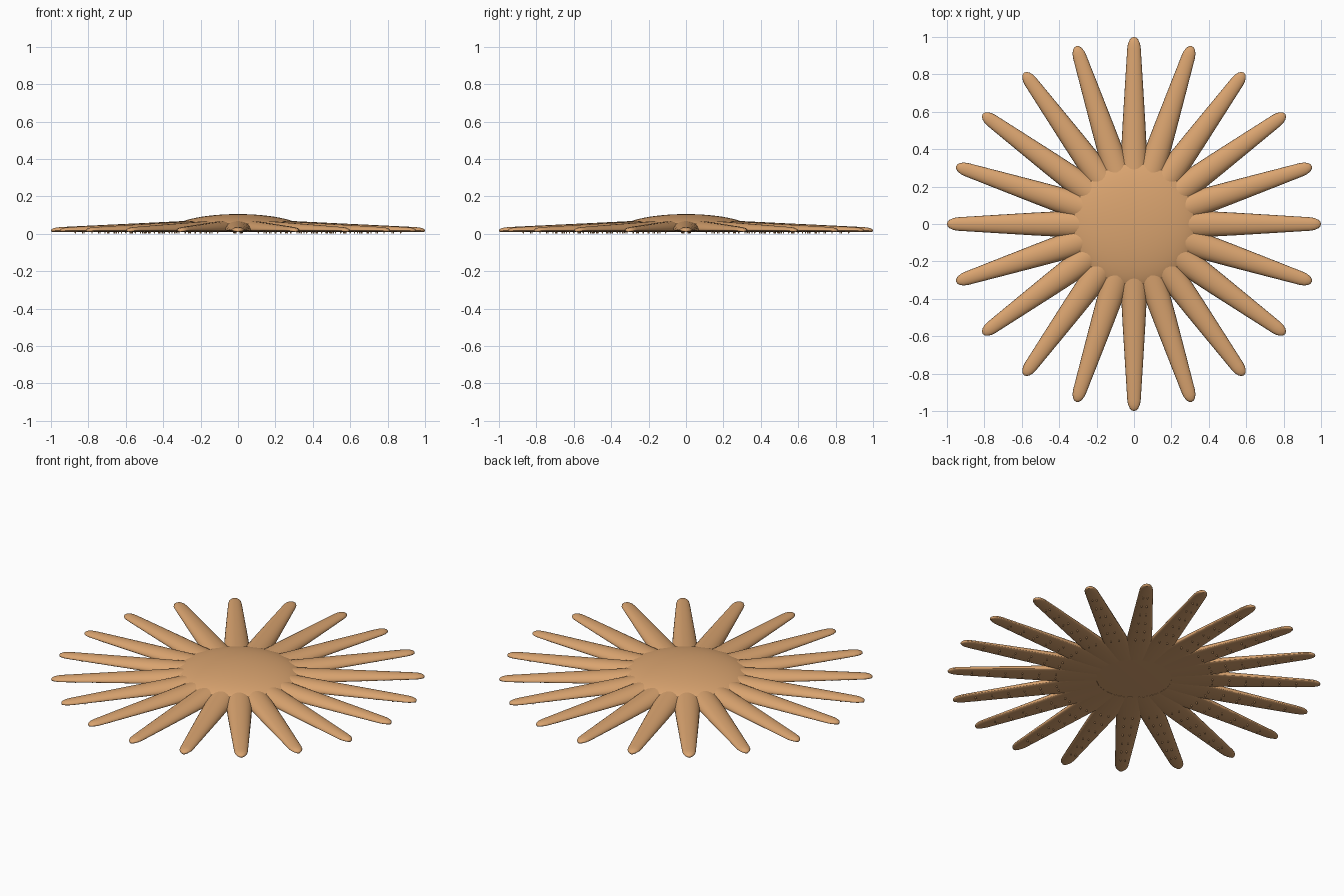
import bpy, bmesh, math
from mathutils import Matrix, Vector

cube = bpy.data.objects.get("Cube")
if cube:
    bpy.data.objects.remove(cube, do_unlink=True)

ARMS = 20
RIM_Z = 0.018      # height of the widest line of every part
FLOOR_Z = 0.010    # flattened underside

skin = bpy.data.materials.new("warm tan skin")
skin.use_nodes = True
tan = (0.70, 0.37, 0.16, 1)
skin.diffuse_color = tan
skin.node_tree.nodes["Principled BSDF"].inputs["Base Color"].default_value = tan


def finish(name, bm, angle=60):
    bmesh.ops.recalc_face_normals(bm, faces=bm.faces)
    mesh = bpy.data.meshes.new(name)
    bm.to_mesh(mesh)
    bm.free()
    mesh.materials.append(skin)
    obj = bpy.data.objects.new(name, mesh)
    bpy.context.collection.objects.link(obj)
    bpy.ops.object.select_all(action='DESELECT')
    obj.select_set(True)
    bpy.context.view_layer.objects.active = obj
    bpy.ops.object.shade_smooth_by_angle(angle=math.radians(angle))
    return obj


def squash(z, up):
    """Domed above the rim, nearly flat below it."""
    return RIM_Z + z * (up if z > 0 else RIM_Z - FLOOR_Z)


# Central disc: a dome with a flattened underside
bm = bmesh.new()
bmesh.ops.create_uvsphere(bm, u_segments=64, v_segments=32, radius=1)
for v in bm.verts:
    v.co = Vector((v.co.x * 0.355, v.co.y * 0.355, squash(v.co.z, 0.087)))
finish("central_disc", bm)


# Arm: tapered half-round sections ending in a blunt rounded tip
# each station is distance from centre, half width, height above the rim
stations = [(0.20, 0.074, 0.054), (0.31, 0.073, 0.049), (0.55, 0.060, 0.037),
            (0.78, 0.046, 0.026), (0.94, 0.036, 0.018), (0.965, 0.032, 0.016),
            (0.985, 0.023, 0.012), (0.996, 0.012, 0.006)]
SIDES = 24
bm = bmesh.new()
rings = []
for dist, half, height in stations:
    ring = []
    for i in range(SIDES):
        a = math.tau * i / SIDES
        ring.append(bm.verts.new((dist, half * math.cos(a), squash(math.sin(a), height))))
    rings.append(ring)
for r0, r1 in zip(rings, rings[1:]):
    for i in range(SIDES):
        j = (i + 1) % SIDES
        bm.faces.new((r0[i], r0[j], r1[j], r1[i]))
tip = bm.verts.new((1.0, 0, RIM_Z))
for i in range(SIDES):
    bm.faces.new((rings[-1][i], rings[-1][(i + 1) % SIDES], tip))
bm.faces.new(rings[0])
arm = finish("arm_1", bm)

# Tiny feet in two rows beneath the arm
bm = bmesh.new()
for n in range(6):
    for side in (-1, 1):
        bmesh.ops.create_cone(
            bm, cap_ends=True, segments=6, radius1=0.003, radius2=0.004, depth=0.012,
            matrix=Matrix.Translation((0.42 + 0.09 * n, side * (0.022 - 0.002 * n), 0.006)))
feet = finish("feet_1", bm, 40)

# Repeat the arm and its feet around the disc
for n in range(1, ARMS):
    for source, name in ((arm, "arm"), (feet, "feet")):
        copy = source.copy()
        copy.name = f"{name}_{n + 1}"
        copy.rotation_euler.z = math.tau * n / ARMS
        bpy.context.collection.objects.link(copy)
